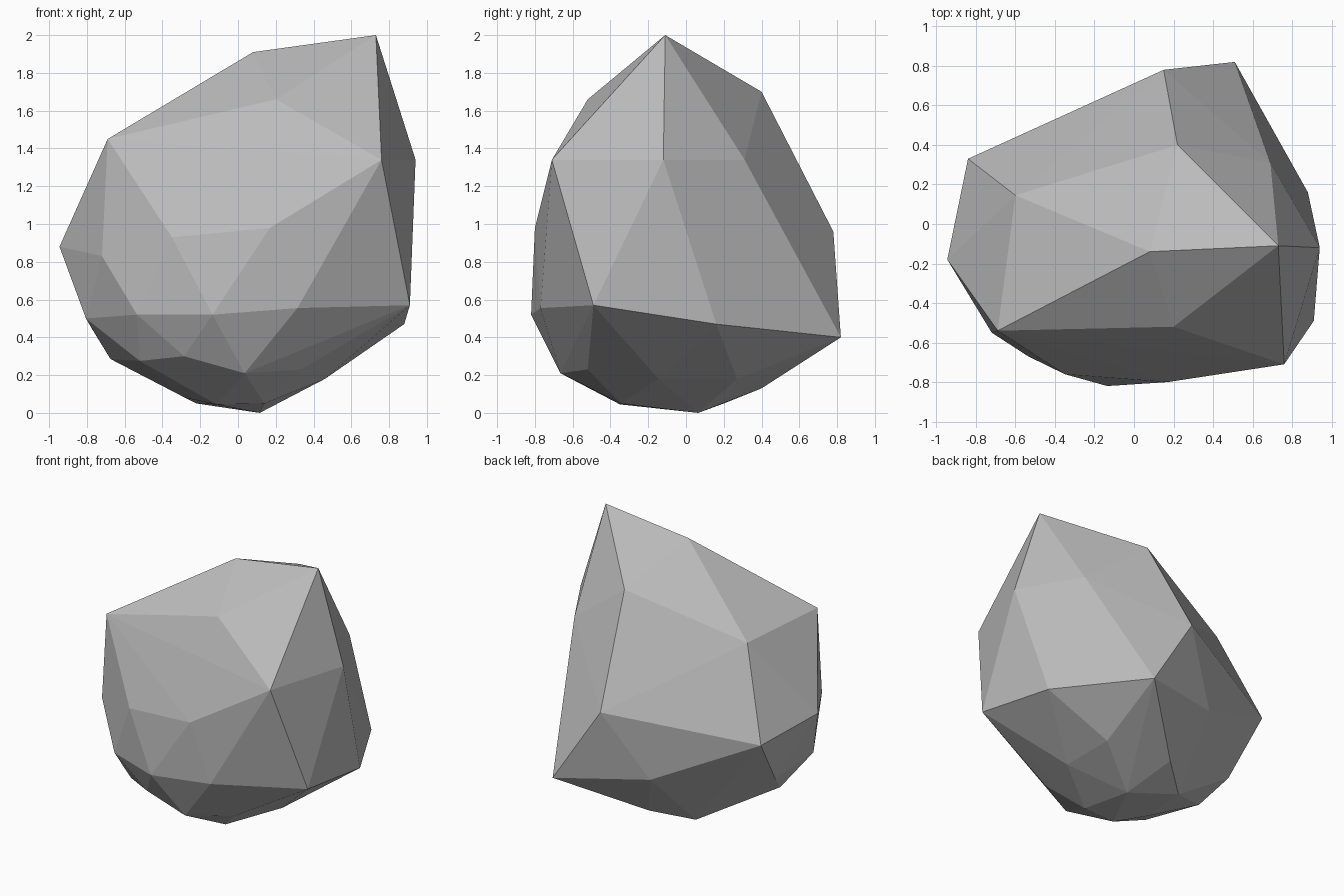
import bpy
import bmesh

# Remove the default cube only
default_cube = bpy.data.objects.get("Cube")
if default_cube:
    bpy.data.objects.remove(default_cube, do_unlink=True)


def make_material(name, colour):
    """One flat colour for viewport and render."""
    material = bpy.data.materials.new(name)
    material.use_nodes = True
    material.diffuse_color = colour
    shader = material.node_tree.nodes["Principled BSDF"]
    shader.inputs["Base Color"].default_value = colour
    shader.inputs["Roughness"].default_value = 0.9
    return material


def make_faceted_stone(name, corner_groups, material):
    """Wrap a tight convex skin around the corner points, leaving flat facets."""
    bm = bmesh.new()
    for group in corner_groups:
        for corner in group:
            bm.verts.new(corner)
    hull = bmesh.ops.convex_hull(bm, input=bm.verts[:])
    unused = {item for key in ("geom_interior", "geom_unused")
              for item in hull[key] if isinstance(item, bmesh.types.BMVert)}
    bmesh.ops.delete(bm, geom=list(unused), context="VERTS")
    bmesh.ops.recalc_face_normals(bm, faces=bm.faces[:])
    for face in bm.faces:
        face.smooth = False

    mesh = bpy.data.meshes.new(name)
    bm.to_mesh(mesh)
    bm.free()
    mesh.materials.append(material)
    stone = bpy.data.objects.new(name, mesh)
    bpy.context.scene.collection.objects.link(stone)
    return stone


# Peak and sloping top ridge
peak = [(.73, -.11, 2), (.08, -.14, 1.91), (.22, .4, 1.7), (.2, -.52, 1.66)]

# Shoulder corners below the ridge
shoulder = [(-.69, -.54, 1.45), (-.6, .145, 1.43), (.76, -.71, 1.34),
            (.94, -.12, 1.34), (.69, .31, 1.34)]

# Widest belt around the middle
belt = [(.17, -.8, .98), (.15, .78, .96), (-.35, -.76, .93), (-.945, -.18, .88),
        (-.335, .49, .88), (-.72, -.55, .83), (-.84, .33, .81)]

# Lower belt where the sides turn under
lower_belt = [(.91, -.49, .57), (.315, -.77, .555), (-.135, -.82, .52),
              (-.535, -.67, .52), (-.805, -.33, .5), (-.14, .615, .48),
              (.88, .16, .47), (-.77, .06, .44), (.51, .82, .4)]

# Underside facets closing towards the resting point
underside = [(-.46, .25, .35), (-.285, -.65, .3), (-.675, -.13, .285),
             (-.52, -.5, .275), (.335, -.52, .23), (.035, -.665, .21),
             (.46, .27, .18), (.46, -.145, .18), (.02, .4, .13),
             (-.28, -.19, .08)]

# Small base
base = [(.14, -.345, .05), (-.22, .2, .05), (-.115, -.35, .045), (.115, .065, 0)]

stone_grey = make_material("stone grey", (0.5, 0.5, 0.5, 1))
make_faceted_stone("rock", [peak, shoulder, belt, lower_belt, underside, base],
                   stone_grey)
